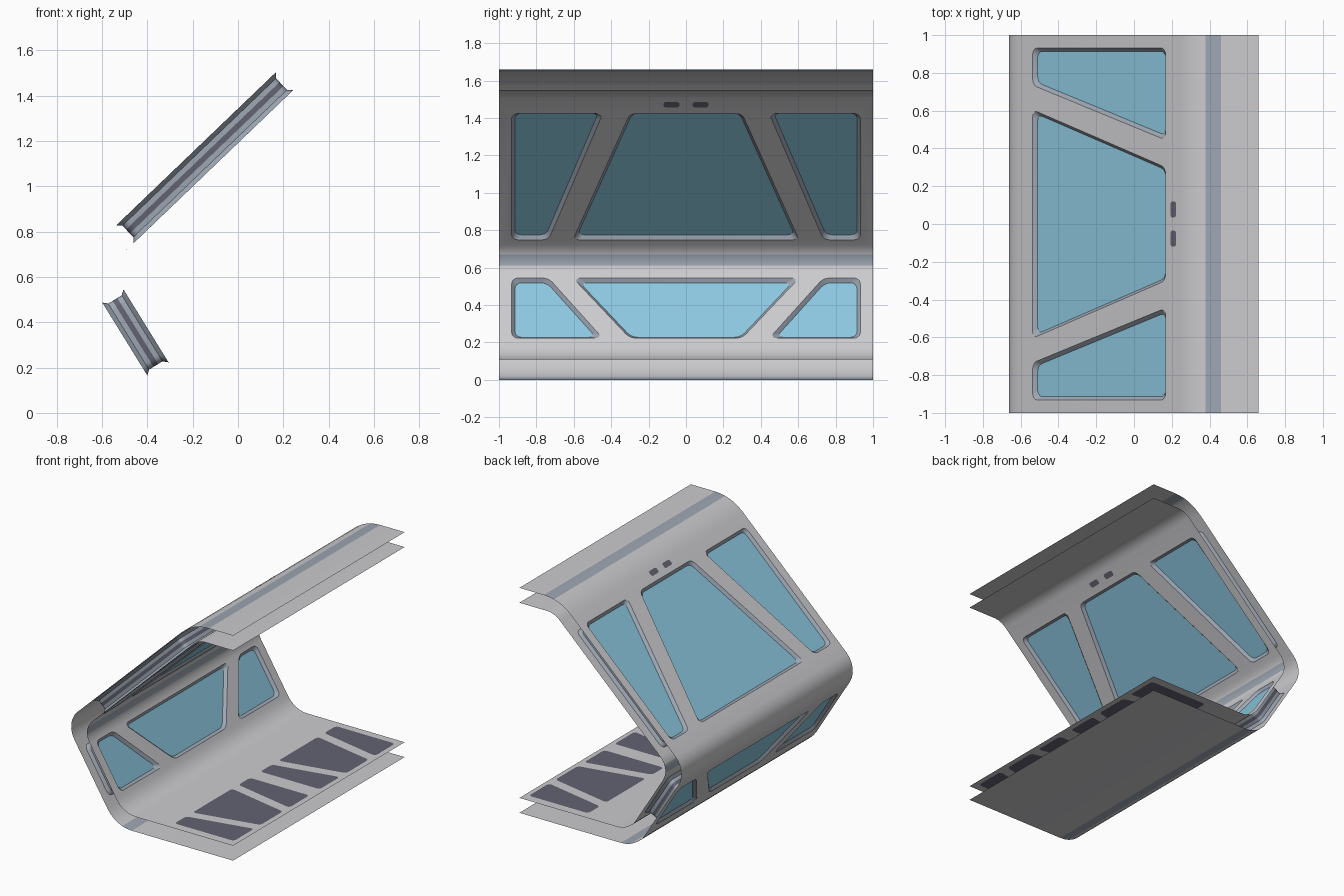
import bpy, bmesh, math
from mathutils import Vector as V

if "Cube" in bpy.data.objects:
    bpy.data.objects.remove(bpy.data.objects["Cube"])

D = 0.11      # wall thickness between the outer and inner skins
LIP = 0.02    # depth of the window lips

def material(name, col):
    m = bpy.data.materials.new(name)
    m.diffuse_color = (*col, 1)
    m.use_nodes = True
    m.node_tree.nodes["Principled BSDF"].inputs["Base Color"].default_value = m.diffuse_color
    return m

SHELL = material("light grey panel", (0.60, 0.60, 0.62))
TRIM = material("blue grey trim", (0.34, 0.385, 0.45))
DARK = material("dark slate", (0.125, 0.125, 0.17))
GLASS = material("window blue", (0.26, 0.57, 0.74))

def finish(name, bm, mats, smooth=False):
    me = bpy.data.meshes.new(name)
    bm.to_mesh(me)
    bm.free()
    for m in mats:
        me.materials.append(m)
    ob = bpy.data.objects.new(name, me)
    bpy.context.collection.objects.link(ob)
    if smooth:
        bpy.ops.object.select_all(action='DESELECT')
        ob.select_set(True)
        bpy.context.view_layer.objects.active = ob
        bpy.ops.object.shade_smooth_by_angle(angle=math.radians(30))
    return ob

def bend(prev, c, nxt, t, n):
    """Points of an arc rounding corner c, starting t away from it."""
    d1, d2 = (prev - c).normalized(), (nxt - c).normalized()
    half = d1.angle(d2) / 2
    ctr = c + (d1 + d2).normalized() * t / math.cos(half)
    a, b = c + d1 * t - ctr, c + d2 * t - ctr
    ang = a.angle(b)
    return [ctr + (a * math.sin((1 - i / n) * ang) + b * math.sin(i / n * ang)) / math.sin(ang)
            for i in range(n + 1)]

def rounded(poly, inset=0.0, t=0.035, n=4):
    """Convex polygon shrunk by inset, with rounded corners."""
    k = len(poly)
    p = []
    for i in range(k):
        c = poly[i]
        d1, d2 = (poly[i - 1] - c).normalized(), (poly[(i + 1) % k] - c).normalized()
        p.append(c + (d1 + d2).normalized() * inset / math.sin(d1.angle(d2) / 2))
    out = []
    for i in range(k):
        out += bend(p[i - 1], p[i], p[(i + 1) % k], t, n)
    return out

def face_towards(f, direction):
    f.normal_update()
    if f.normal.dot(direction) < 0:
        f.normal_flip()

class Wall:
    """Sloped wall: maps (y, distance along slope, depth) to space."""
    def __init__(self, start, end, normal_side):
        self.o = V(start)
        d = V(end) - self.o
        self.len = d.length
        self.u = d.normalized()
        self.n = V((-self.u.y, self.u.x)) * normal_side   # outward
        L = self.len
        side = [V((0.735, 0)), V((0.932, 0)), V((0.932, L)), V((0.445, L))]
        self.windows = [
            [V((-0.605, 0)), V((0.605, 0)), V((0.30, L)), V((-0.30, L))],
            side, [V((-q.x, q.y)) for q in reversed(side)]]

    def at(self, q, depth):
        p = self.o + self.u * q.y - self.n * depth
        return V((p.x, q.x, p.y))

    def normal(self):
        return V((self.n.x, 0, self.n.y))

UPPER = Wall((-0.537, 0.828), (0.167, 1.503), 1)
LOWER = Wall((-0.599, 0.487), (-0.400, 0.165), -1)

# Outer and inner skins: bent sheets with window openings
def skin(name, corners, bends, stripes, depth):
    bm = bmesh.new()
    pts = [V(c) for c in corners]
    arcs = [bend(pts[i], pts[i + 1], pts[i + 2], bends[i], 6) for i in range(3)]

    def strip(a, b, mat=0):
        f = bm.faces.new([bm.verts.new((p.x, y, p.y)) for p, y in
                          ((a, -1), (a, 1), (b, 1), (b, -1))])
        f.material_index = mat

    strip(pts[0], arcs[0][0])
    strip(arcs[2][-1], pts[4])
    for k, arc in enumerate(arcs):
        for i in range(6):
            strip(arc[i], arc[i + 1], int(i // 2 == stripes[k]))
    for wall, a, b in ((UPPER, arcs[0][-1], arcs[1][0]), (LOWER, arcs[1][-1], arcs[2][0])):
        sa, sb = (a - wall.o).dot(wall.u), (b - wall.o).dot(wall.u)
        loops = [[V((-1, sa)), V((1, sa)), V((1, sb)), V((-1, sb))]]
        loops += [rounded(w) for w in wall.windows]
        edges = []
        for lp in loops:
            vs = [bm.verts.new(wall.at(q, depth)) for q in lp]
            edges += [bm.edges.new((vs[i - 1], vs[i])) for i in range(len(vs))]
        bmesh.ops.triangle_fill(bm, edges=edges, use_beauty=True, normal=wall.normal())
    bmesh.ops.remove_doubles(bm, verts=bm.verts, dist=0.0008)
    # outer skin faces out, inner skin faces into the room
    mid = V((0.25, 0, 0.8))
    for f in bm.faces:
        away = f.calc_center_median() - mid
        away.y = 0
        face_towards(f, away if depth == 0 else -away)
    finish(name, bm, [SHELL, TRIM], True)

skin("outer_skin", [(0.66, 1.66), (0.331, 1.66), (-0.708, 0.664), (-0.298, 0), (0.66, 0)],
     [0.13, 0.135, 0.13], [0, -1, 2], 0)
skin("inner_skin", [(0.66, 1.55), (0.375, 1.55), (-0.568, 0.646), (-0.237, 0.11), (0.66, 0.11)],
     [0.06, 0.105, 0.10], [-1, 1, -1], D)

# Window frames (lips, reveal, dark seal) and double panes
DEPTHS = [0, LIP, 0.043, 0.067, D - LIP, D]
INSETS = [0, 0.018, 0.018, 0.018, 0.018, 0]
for label, wall in (("upper", UPPER), ("lower", LOWER)):
    frame, glass = bmesh.new(), bmesh.new()
    for w in wall.windows:
        rings = [[frame.verts.new(wall.at(q, d)) for q in rounded(w, ins)]
                 for d, ins in zip(DEPTHS, INSETS)]
        n = len(rings[0])
        centre = wall.at(sum(w, V((0, 0))) / 4, D / 2)
        for k in range(5):
            for i in range(n):
                f = frame.faces.new((rings[k][i - 1], rings[k][i],
                                     rings[k + 1][i], rings[k + 1][i - 1]))
                f.material_index = int(k == 2)
                face_towards(f, centre - f.calc_center_median())
        for depth, sign in ((LIP, 1), (D - LIP, -1)):
            f = glass.faces.new([glass.verts.new(wall.at(q, depth)) for q in rounded(w, 0.018)])
            face_towards(f, wall.normal() * sign)
    finish(label + "_window_frames", frame, [TRIM, DARK], True)
    finish(label + "_window_glass", glass, [GLASS])

# Pairs of small slots above the central window, on both skins
bm = bmesh.new()
for depth, s, sign in ((-0.003, 0.060, 1), (D + 0.003, 0.072, -1)):
    for m in (-1, 1):
        s0, s1 = UPPER.len + s - 0.02, UPPER.len + s + 0.02
        box = [V((m * 0.035, s0)), V((m * 0.12, s0)), V((m * 0.12, s1)), V((m * 0.035, s1))]
        f = bm.faces.new([bm.verts.new(UPPER.at(q, depth)) for q in rounded(box, 0, 0.012, 2)])
        face_towards(f, UPPER.normal() * sign)
finish("wall_slots", bm, [DARK])

# Floor panels: two sets of three, seen from above and below
bm = bmesh.new()
X0, X1 = 0.14, 0.625
side = [V((0.305, X0)), V((0.44, X0)), V((0.44, X1)), V((0.205, X1))]
trio = [[V((-0.23, X0)), V((0.23, X0)), V((0.13, X1)), V((-0.13, X1))],
        side, [V((-q.x, q.y)) for q in reversed(side)]]
for yc in (-0.5, 0.5):
    for poly in trio:
        for z, sign in ((0.113, 1), (0.107, -1)):
            f = bm.faces.new([bm.verts.new((q.y, q.x + yc, z)) for q in rounded(poly, 0, 0.025)])
            face_towards(f, V((0, 0, sign)))
finish("floor_panels", bm, [DARK])
